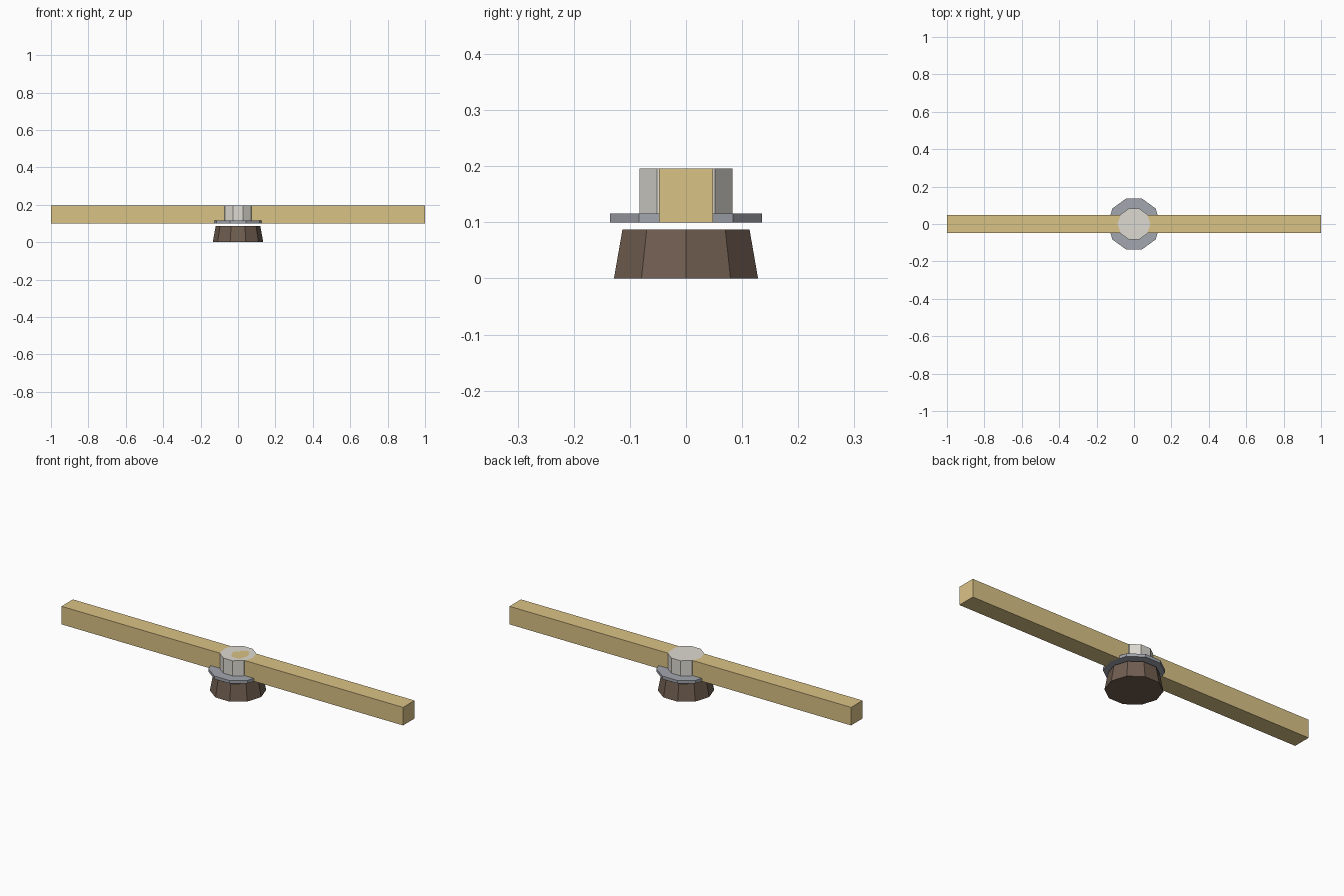
import bpy

if "Cube" in bpy.data.objects:
    bpy.data.objects.remove(bpy.data.objects["Cube"])


def paint(obj, name, color):
    mat = bpy.data.materials.new(name)
    mat.diffuse_color = (*color, 1)
    mat.use_nodes = True
    mat.node_tree.nodes["Principled BSDF"].inputs["Base Color"].default_value = mat.diffuse_color
    obj.data.materials.append(mat)


def decagon(name, r_bottom, r_top, z0, z1):
    """Ten-sided prism or frustum with a corner on the +x axis."""
    bpy.ops.mesh.primitive_cone_add(vertices=10, radius1=r_bottom, radius2=r_top,
                                    depth=z1 - z0, location=(0, 0, (z0 + z1) / 2))
    obj = bpy.context.object
    obj.name = name
    # primitive starts on +y; turn the mesh so a corner lies on +x
    obj.rotation_euler.z = -1.5707963
    bpy.ops.object.transform_apply(location=False, rotation=True, scale=False)
    return obj


# tapered foot, floating just below the beam
base = decagon("base", 0.135, 0.119, 0.0, 0.0875)
paint(base, "dark_brown", (0.16, 0.11, 0.08))

# thin collar level with the underside of the beam
collar = decagon("collar", 0.142, 0.142, 0.1, 0.1155)
paint(collar, "steel", (0.36, 0.38, 0.42))

# central hub, flush with the beam top
hub = decagon("hub", 0.0875, 0.0875, 0.1, 0.1955)
paint(hub, "pale_grey", (0.72, 0.7, 0.64))

# long square beam through the hub
bpy.ops.mesh.primitive_cube_add(size=1, location=(0, 0, 0.14775))
beam = bpy.context.object
beam.name = "beam"
beam.scale = (2.0, 0.0955, 0.0955)
bpy.ops.object.transform_apply(location=False, rotation=False, scale=True)
paint(beam, "tan_wood", (0.7, 0.54, 0.24))
